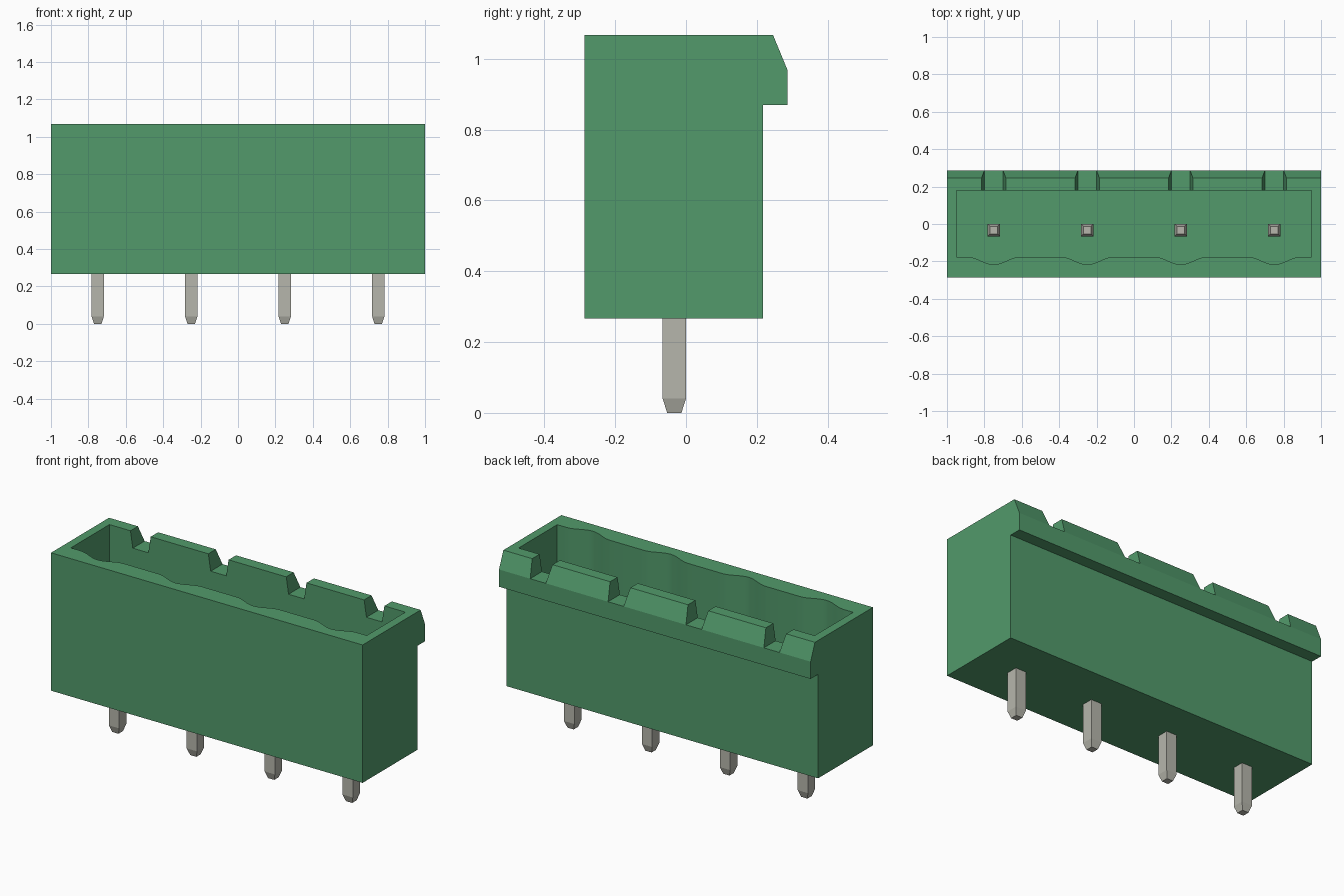
import bpy, bmesh, math
from mathutils import Vector

cube = bpy.data.objects.get("Cube")
if cube:
    bpy.data.objects.remove(cube, do_unlink=True)


def material(name, rgb):
    m = bpy.data.materials.new(name)
    m.use_nodes = True
    m.diffuse_color = (*rgb, 1)
    m.node_tree.nodes["Principled BSDF"].inputs["Base Color"].default_value = (*rgb, 1)
    return m


green = material("housing green", (0.084, 0.323, 0.147))
metal = material("pin metal", (0.468, 0.468, 0.413))


def finish(name, bm, mat):
    bmesh.ops.recalc_face_normals(bm, faces=bm.faces)
    mesh = bpy.data.meshes.new(name)
    bm.to_mesh(mesh)
    bm.free()
    mesh.materials.append(mat)
    ob = bpy.data.objects.new(name, mesh)
    bpy.context.collection.objects.link(ob)
    return ob


def prism(name, points, offset, mat):
    """Extrude a closed outline along an offset vector."""
    bm = bmesh.new()
    face = bm.faces.new([bm.verts.new(p) for p in points])
    ext = bmesh.ops.extrude_face_region(bm, geom=[face])
    moved = [g for g in ext["geom"] if isinstance(g, bmesh.types.BMVert)]
    bmesh.ops.translate(bm, verts=moved, vec=Vector(offset))
    return finish(name, bm, mat)


def cut(target, cutter):
    """Subtract the cutter, apply the result and remove the cutter."""
    mod = target.modifiers.new("cut", "BOOLEAN")
    mod.operation = "DIFFERENCE"
    mod.solver = "EXACT"
    mod.object = cutter
    bpy.context.view_layer.objects.active = target
    bpy.ops.object.modifier_apply(modifier=mod.name)
    bpy.data.objects.remove(cutter, do_unlink=True)


PIN_X = [-0.75, -0.25, 0.25, 0.75]
PIN_Y = -0.033
BASE, TOP, FLOOR, NOTCH = 0.267, 1.067, 0.42, 0.97

# Housing: side profile with the overhanging rear lip
profile = [(-0.286, BASE), (0.217, BASE), (0.217, 0.87), (0.286, 0.87),
           (0.286, NOTCH), (0.246, TOP), (-0.286, TOP)]
housing = prism("housing", [(-1, y, z) for y, z in profile], (2, 0, 0), green)

# Socket: rectangular opening with a shallow scallop in front of each pin
outline = [(0.95, 0.178), (-0.95, 0.178), (-0.95, -0.176)]
for px in PIN_X:
    for i in range(17):
        t = i / 8 - 1
        outline.append((px + 0.14 * t, -0.176 - 0.0205 * (1 + math.cos(math.pi * t))))
outline.append((0.95, -0.176))
cut(housing, prism("socket_cutter", [(x, y, FLOOR) for x, y in outline], (0, 0, 0.8), green))

# Keying notches through the rear wall, flared towards the top
for px in PIN_X:
    low, high = 0.05, 0.065 + 0.015
    shape = [(px - low, NOTCH), (px + low, NOTCH),
             (px + high, NOTCH + 0.194), (px - high, NOTCH + 0.194)]
    cut(housing, prism("notch_cutter", [(x, 0.1, z) for x, z in shape], (0, 0.3, 0), green))

bpy.ops.object.select_all(action="DESELECT")
housing.select_set(True)
bpy.context.view_layer.objects.active = housing
bpy.ops.object.shade_smooth_by_angle(angle=math.radians(20))

# Square contact pins, tapered at both ends
for n, px in enumerate(PIN_X, 1):
    bm = bmesh.new()
    rings = []
    for z, r in [(0, 0.02), (0.04, 0.033), (0.83, 0.033), (0.87, 0.02)]:
        rings.append([bm.verts.new((px + sx * r, PIN_Y + sy * r, z))
                      for sx, sy in [(-1, -1), (1, -1), (1, 1), (-1, 1)]])
    for a, b in zip(rings, rings[1:]):
        for i in range(4):
            j = (i + 1) % 4
            bm.faces.new((a[i], a[j], b[j], b[i]))
    bm.faces.new(rings[0])
    bm.faces.new(rings[-1])
    finish(f"contact_pin_{n}", bm, metal)
